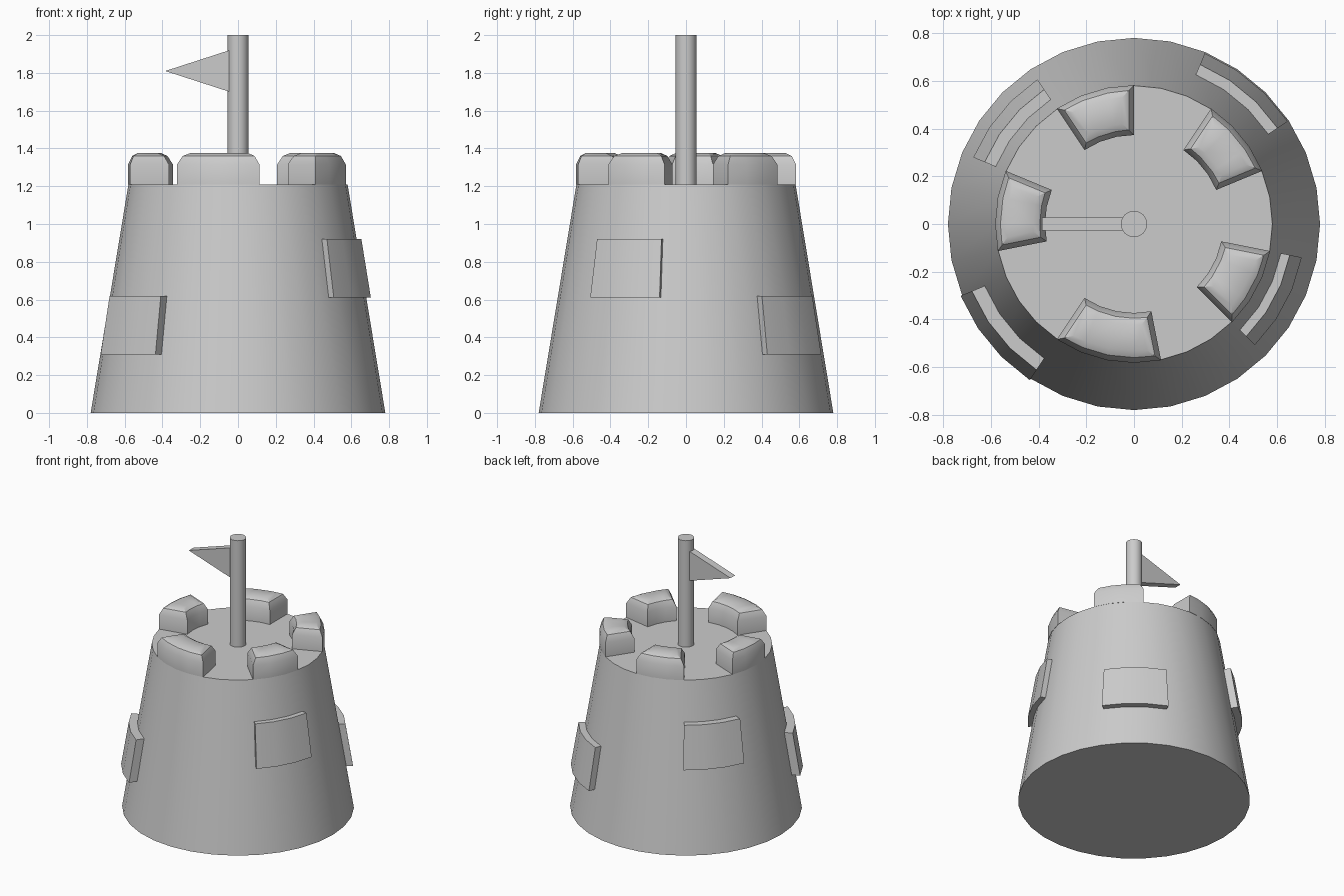
import bpy, bmesh
from math import radians, cos, sin

cube = bpy.data.objects.get("Cube")
if cube:
    bpy.data.objects.remove(cube, do_unlink=True)

stone = bpy.data.materials.new("grey stone")
stone.use_nodes = True
grey = (0.6, 0.6, 0.6, 1)
stone.diffuse_color = grey
stone.node_tree.nodes["Principled BSDF"].inputs["Base Color"].default_value = grey

STEP = 11.25            # one side of the 32-sided tower, in degrees
BASE_R, TOP_R, WALL_H = 0.78, 0.58, 1.21


def wall_radius(z):
    return BASE_R + (TOP_R - BASE_R) * z / WALL_H


def finish(name, bm, smooth=True):
    bmesh.ops.recalc_face_normals(bm, faces=bm.faces[:])
    mesh = bpy.data.meshes.new(name)
    bm.to_mesh(mesh)
    bm.free()
    mesh.materials.append(stone)
    obj = bpy.data.objects.new(name, mesh)
    bpy.context.collection.objects.link(obj)
    if smooth:
        bpy.ops.object.select_all(action='DESELECT')
        obj.select_set(True)
        bpy.context.view_layer.objects.active = obj
        bpy.ops.object.shade_smooth_by_angle(angle=radians(32))
    return obj


def round_part(name, r1, r2, z1, z2, sides):
    bm = bmesh.new()
    bmesh.ops.create_cone(bm, cap_ends=True, segments=sides,
                          radius1=r1, radius2=r2, depth=z2 - z1)
    bmesh.ops.translate(bm, verts=bm.verts, vec=(0, 0, (z1 + z2) / 2))
    return finish(name, bm)


def ring_block(name, first, count, layers):
    """Curved block over count sides; layers are (inner r, outer r, z, end inset)."""
    bm = bmesh.new()
    loops = []
    for r_in, r_out, z, inset in layers:
        loop = []
        for r, order in ((r_out, range(count + 1)), (r_in, range(count, -1, -1))):
            for i in order:
                a = radians((first + i) * STEP)
                a += inset / r * ((i == 0) - (i == count))
                loop.append(bm.verts.new((r * cos(a), r * sin(a), z)))
        loops.append(loop)
    n = len(loops[0])
    for low, high in zip(loops, loops[1:]):
        for i in range(n):
            j = (i + 1) % n
            bm.faces.new((low[i], low[j], high[j], high[i]))
    for loop in (loops[0], loops[-1]):
        for i in range(count):
            bm.faces.new((loop[i], loop[i + 1], loop[n - 2 - i], loop[n - 1 - i]))
    return finish(name, bm)


# Tower wall and flag pole
round_part("tower_wall", BASE_R, TOP_R, 0, WALL_H, 32)
round_part("flag_pole", 0.055, 0.055, WALL_H, 2.0, 32)

# Battlements around the rim, with rounded tops
inner, outer = 0.373, 0.582
battlement = [(inner + d, outer - d, z, d)
              for d, z in ((0, WALL_H), (0, 1.315), (0.022, 1.36), (0.05, 1.375))]
for k, (first, count) in enumerate(((8, 3), (2, 3), (-4, 3), (-11, 4), (14, 3))):
    ring_block(f"battlement_{k + 1}", first, count, battlement)

# Raised stones on the wall: first side, bottom height, projection
for k, (first, z, out) in enumerate(((3, 0.31, 0.046), (18, 0.31, 0.058),
                                     (-4, 0.61, 0.038), (11, 0.61, 0.05))):
    ring_block(f"wall_stone_{k + 1}", first, 3,
               [(wall_radius(h) - 0.02, wall_radius(h) + out, h, 0)
                for h in (z, z + 0.31)])

# Pennant
bm = bmesh.new()
sides = [[bm.verts.new((x, y, z)) for x, z in ((-0.045, 1.7), (-0.045, 1.92), (-0.385, 1.81))]
         for y in (-0.027, 0.027)]
for side in sides:
    bm.faces.new(side)
for i in range(3):
    j = (i + 1) % 3
    bm.faces.new((sides[0][i], sides[0][j], sides[1][j], sides[1][i]))
finish("pennant", bm, smooth=False)
